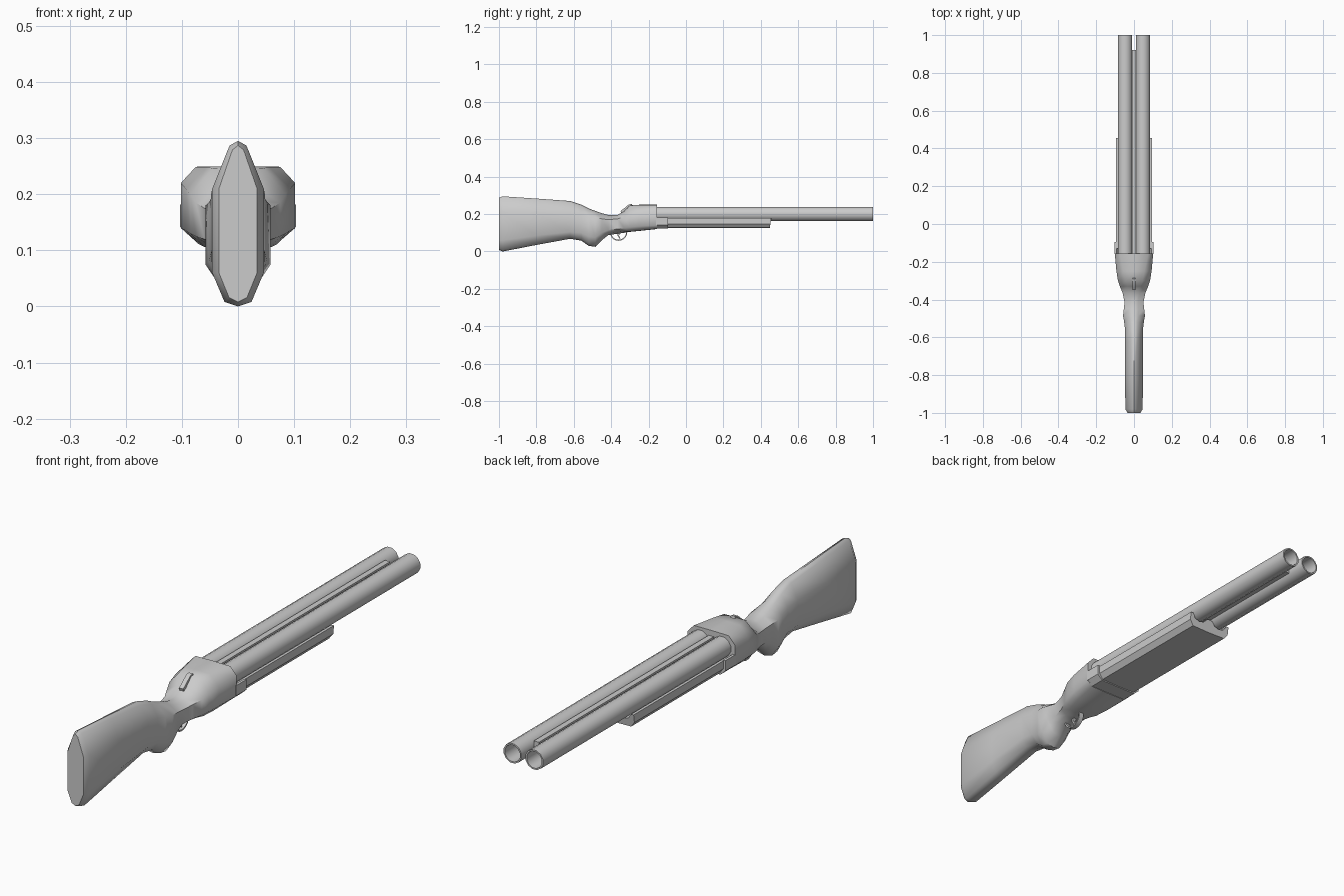
import bpy, bmesh
from math import sin, cos, pi, radians

if "Cube" in bpy.data.objects:
    bpy.data.objects.remove(bpy.data.objects["Cube"])


def finish(name, verts, faces, angle=40):
    """Make an object with outward normals and smooth shading by angle."""
    me = bpy.data.meshes.new(name)
    bm = bmesh.new()
    vs = [bm.verts.new(v) for v in verts]
    for f in faces:
        bm.faces.new([vs[i] for i in f])
    bmesh.ops.recalc_face_normals(bm, faces=bm.faces)
    bm.to_mesh(me)
    bm.free()
    ob = bpy.data.objects.new(name, me)
    bpy.context.collection.objects.link(ob)
    bpy.ops.object.select_all(action='DESELECT')
    ob.select_set(True)
    bpy.context.view_layer.objects.active = ob
    bpy.ops.object.shade_smooth_by_angle(angle=radians(angle))
    return ob


def loft(name, rings, closed=False, angle=40):
    """Skin equal-sized rings; cap the ends, or join last to first if closed."""
    n, m = len(rings[0]), len(rings)
    verts = [p for r in rings for p in r]
    faces = []
    for i in range(m if closed else m - 1):
        a, b = i * n, (i + 1) % m * n
        faces += [(a + j, a + (j + 1) % n, b + (j + 1) % n, b + j) for j in range(n)]
    if not closed:
        faces += [tuple(range(n)), tuple(range((m - 1) * n, m * n))]
    return finish(name, verts, faces, angle)


def mirrored(half):
    """Complete a right-hand xz half profile (first and last point on x = 0)."""
    return half + [(-x, z) for x, z in half[-2:0:-1]]


def along_y(name, profile, y0, y1, lean=0.0):
    """Extrude an xz profile along y; lean tilts the far end."""
    zmin = min(z for _, z in profile)
    return loft(name, [[(x, y0, z) for x, z in profile],
                       [(x, y1 + lean * (z - zmin), z) for x, z in profile]], angle=35)


def across_x(name, profile, hw):
    """Extrude a yz profile symmetrically across x."""
    return loft(name, [[(s * hw, y, z) for y, z in profile] for s in (-1, 1)])


# Stock, grip and receiver: y, top, bottom, half width, top flat,
# upper shoulder z, lower shoulder z, bottom flat
sections = [
    (-1.00, .287, .008, .034, .010, .210, .060, .016),
    (-0.98, .295, .000, .046, .015, .210, .060, .024),
    (-0.80, .283, .035, .047, .016, .205, .085, .026),
    (-0.62, .270, .068, .048, .018, .200, .105, .026),
    (-0.56, .250, .058, .047, .020, .195, .100, .026),
    (-0.52, .230, .030, .052, .020, .185, .080, .030),
    (-0.485, .217, .025, .058, .022, .180, .075, .030),
    (-0.45, .205, .060, .054, .022, .175, .100, .030),
    (-0.415, .195, .088, .050, .022, .170, .115, .030),
    (-0.365, .196, .095, .060, .028, .175, .120, .035),
    (-0.33, .218, .100, .075, .035, .185, .125, .050),
    (-0.30, .247, .105, .085, .045, .200, .130, .060),
    (-0.25, .250, .110, .093, .055, .210, .135, .070),
    (-0.155, .250, .120, .102, .075, .220, .140, .080),
]
rings = []
for y, t, b, w, a, zu, zl, c in sections:
    d = .008 if y < -.32 else .001
    half = [(0, t), (a, t - d), (w, zu), (w, zl), (c, b + d), (0, b)]
    rings.append([(x, y, z) for x, z in mirrored(half)])
loft("stock_and_receiver", rings, angle=50)

# Receiver cradle: lower lip with thin side walls
along_y("receiver_cradle", mirrored([
    (0, .150), (.085, .150), (.093, .182), (.103, .182), (.103, .142),
    (.081, .122), (0, .122)]), -.16, -.095)

# Fore-end with scallops for the barrels
along_y("fore_end", mirrored([
    (0, .178), (.012, .176), (.028, .160), (.048, .154), (.070, .160),
    (.083, .179), (.094, .179), (.094, .148), (.078, .127), (0, .125)]),
    -.13, .448, lean=.15)

# Hollow barrels
for side, x0 in (("left", -.047), ("right", .047)):
    tube = []
    for r, y in ((.039, -.17), (.039, 1.0), (.033, 1.0), (.033, -.17)):
        tube.append([(x0 + r * cos(k * pi / 6 + pi / 12), y,
                      .2 + r * sin(k * pi / 6 + pi / 12)) for k in range(12)])
    loft(side + "_barrel", tube, closed=True)

# Rib between the barrels
along_y("barrel_rib", [(-.011, .185), (.011, .185), (.011, .228), (-.011, .228)], -.16, .92)

# Trigger guard strap and trigger
strap = []
for r, seq in ((0, range(11)), (.006, range(10, -1, -1))):
    strap += [(-.36 + (.046 - r) * cos(pi + k * pi / 10),
               .103 + (.046 - r) * sin(pi + k * pi / 10)) for k in seq]
across_x("trigger_guard", strap, .010)
across_x("trigger", [(-.365, .105), (-.352, .105), (-.358, .085), (-.350, .070),
                     (-.356, .069), (-.367, .085)], .005)

# Top opening lever on the rear slope
across_x("top_lever", [(-.345, .203), (-.350, .217), (-.337, .226), (-.305, .252),
                       (-.290, .254), (-.285, .244)], .009)
